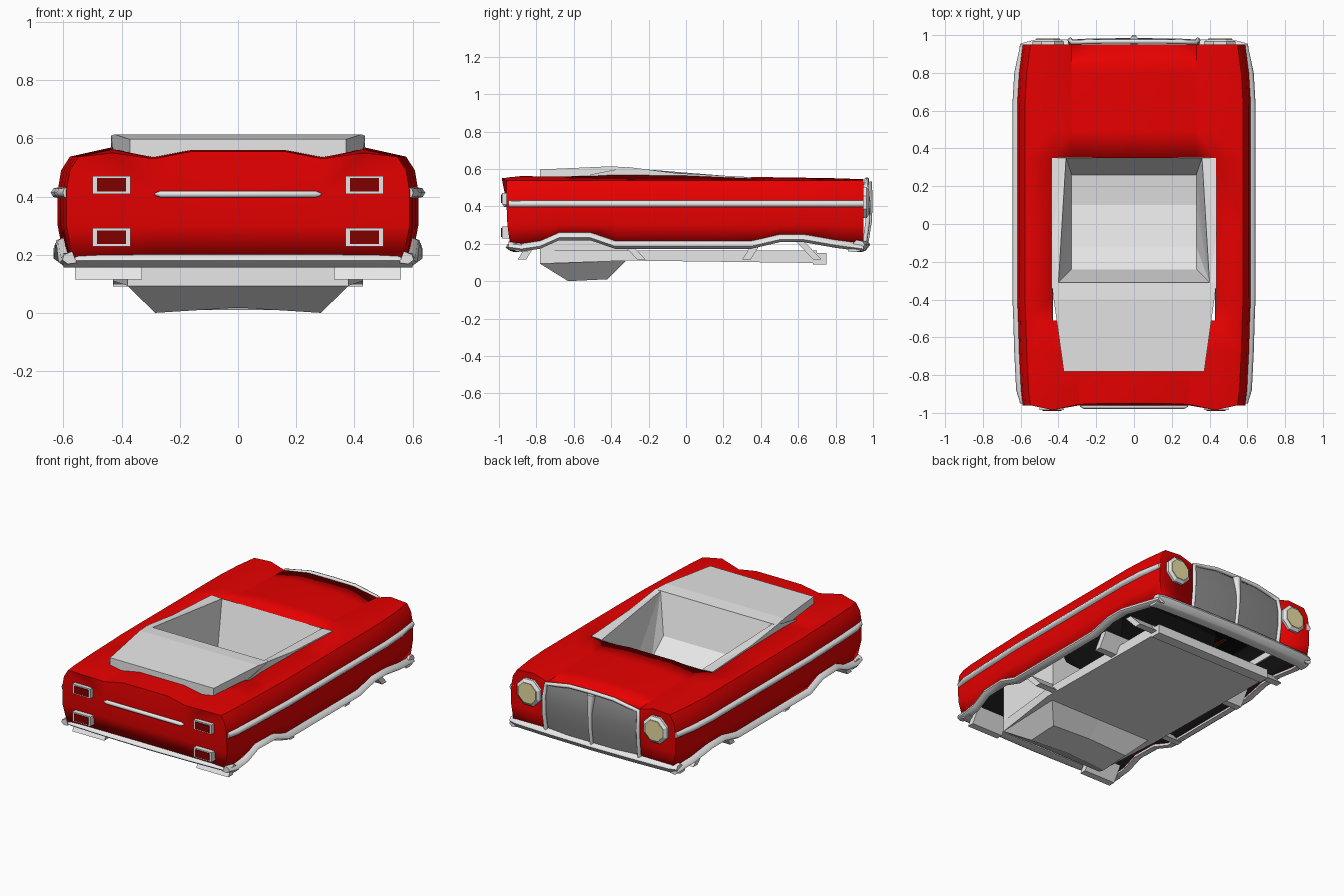
import bpy, bmesh, math

if "Cube" in bpy.data.objects:
    bpy.data.objects.remove(bpy.data.objects["Cube"])


def mat(name, r, g, b):
    m = bpy.data.materials.new(name)
    m.diffuse_color = (r, g, b, 1)
    m.use_nodes = True
    m.node_tree.nodes["Principled BSDF"].inputs["Base Color"].default_value = m.diffuse_color
    return m


RED = mat("body red", 0.8, 0.0, 0.0)
BLACK = mat("inner black", 0.005, 0.005, 0.005)
GREY = mat("light grey", 0.8, 0.8, 0.8)
CHROME = mat("chrome", 0.82, 0.82, 0.82)
GRILLE = mat("grille grey", 0.25, 0.25, 0.25)
LAMP = mat("lamp cream", 0.8, 0.72, 0.36)
TAIL = mat("tail light red", 0.22, 0.0, 0.0)


def make(name, verts, faces, *mats, mirror=False, recalc=False, smooth=None, sharp=()):
    me = bpy.data.meshes.new(name)
    me.from_pydata([tuple(v) for v in verts], [], faces)
    for m in mats:
        me.materials.append(m)
    if recalc:
        bm = bmesh.new()
        bm.from_mesh(me)
        bmesh.ops.recalc_face_normals(bm, faces=bm.faces)
        bm.to_mesh(me)
        bm.free()
    for e in me.edges:
        if e.vertices[0] in sharp and e.vertices[1] in sharp:
            e.use_edge_sharp = True
    ob = bpy.data.objects.new(name, me)
    bpy.context.collection.objects.link(ob)
    if mirror:
        md = ob.modifiers.new("Mirror", 'MIRROR')
        md.merge_threshold = 0.002
    if smooth:
        bpy.ops.object.select_all(action='DESELECT')
        ob.select_set(True)
        bpy.context.view_layer.objects.active = ob
        bpy.ops.object.shade_smooth_by_angle(angle=math.radians(smooth))
    return ob


def line_inside(ob, t):
    """Give a shell thickness, with the second material on its hidden side."""
    so = ob.modifiers.new("Solidify", 'SOLIDIFY')
    so.thickness, so.offset, so.material_offset = t, -1, 1


def loft(name, rings, m, **kw):
    """Closed rings of equal length joined into a capped solid."""
    n = len(rings[0])
    verts = [p for r in rings for p in r]
    faces = [(j*n+i, j*n+(i+1) % n, (j+1)*n+(i+1) % n, (j+1)*n+i)
             for j in range(len(rings)-1) for i in range(n)]
    faces += [tuple(range(n)), tuple(range((len(rings)-1)*n, len(rings)*n))]
    return make(name, verts, faces, m, recalc=True, **kw)


def box(name, x0, x1, y0, y1, z0, z1, m, slant=0, **kw):
    def ring(z, s):
        return [(x0, y0+s, z), (x1, y0+s, z), (x1, y1+s, z), (x0, y1+s, z)]
    return loft(name, [ring(z0, 0), ring(z1, slant)], m, **kw)


def tube(name, pts, m, r):
    """Tube through (x, y, z, radius factor) points."""
    cu = bpy.data.curves.new(name, 'CURVE')
    cu.dimensions = '3D'
    cu.bevel_depth, cu.bevel_resolution, cu.use_fill_caps = r, 1, True
    sp = cu.splines.new('POLY')
    sp.points.add(len(pts)-1)
    for p, q in zip(sp.points, pts):
        p.co = (q[0], q[1], q[2], 1)
        p.radius = q[3] if len(q) > 3 else 1
    sp.use_smooth = True
    cu.materials.append(m)
    ob = bpy.data.objects.new(name, cu)
    bpy.context.collection.objects.link(ob)
    return ob


# Body stations: y, half width, bottom z, fender top, valley z, centre z
ST = [(-.95, .59, .19, .55, .53, .555), (-.88, .60, .18, .562, .53, .56),
      (-.78, .605, .195, .56, .535, .56), (-.68, .61, .24, .56, .54, .56),
      (-.51, .615, .24, .562, .545, .56), (-.38, .62, .195, .57, .55, .56),
      (0, .62, .195, .565, .55, .56), (.35, .62, .195, .55, .543, .557),
      (.50, .62, .23, .55, .537, .555), (.63, .62, .23, .55, .531, .553),
      (.80, .61, .20, .55, .524, .55), (.95, .59, .18, .545, .515, .543)]
REAR_DY = [.01, -.005, -.01, -.01, -.01, -.035, -.005, 0, 0]
N = 9
verts, faces, crease = [], [], set()
for j, (y, w, zb, zt, zs, zc) in enumerate(ST):
    prof = [(w-.02, zb), (w, .30), (w, .42), (w-.012, .49), (w-.042, .537), (.43, zt),
            (.33 if y > 0 else .29, zs), (.16, zc), (0, zc)]
    if y > .3 or y < -.7:
        crease.add(len(verts)+6)
    for (x, z), d in zip(prof, REAR_DY):
        verts.append((x, y + (d if j == 0 else 0), z))
for j in range(len(ST)-1):
    for i in range(N-1):
        if i >= 5 and -.6 < ST[j][0] < .3:      # cockpit opening
            continue
        a, b = j*N+i, (j+1)*N+i
        faces.append((a, b, b+1, a+1))
# rear panel, and front fender ends beside the grille
k = len(verts)
for x in (.29, 0):
    verts += [(x, -.94, .19), (x, -.955, .30), (x, -.96, .42)]
faces += [(0, 1, k+1, k), (1, 2, k+2, k+1), (2, 3, k+2), (3, 4, k+2), (4, 5, k+2),
          (5, 6, k+2), (k, k+1, k+4, k+3), (k+1, k+2, k+5, k+4), (k+2, 6, 7),
          (k+2, 7, 8, k+5)]
f, k = (len(ST)-1)*N, len(verts)
verts += [(.33, .95, .18), (.33, .95, .30), (.33, .95, .42)]
faces += [(k, k+1, f+1, f), (k+1, k+2, f+2, f+1)]
faces += [(k+2, f+i+1, f+i) for i in range(2, 6)]
body = make("body_shell", verts, faces, RED, BLACK, mirror=True, smooth=42, sharp=crease)
line_inside(body, .01)

# Lower side trim following the wheel arches
rings = []
for y, w, zb, *_ in ST:
    rings.append([(w-.035, y, zb-.018), (w-.005, y, zb-.022), (w+.014, y, zb-.008),
                  (w+.008, y, zb+.01), (w-.02, y, zb+.022)])
loft("lower_side_trim", rings, CHROME, mirror=True, smooth=65)

# Deep bumpers: profile (y offset, z) carried across the car, pulled in at the corners
for name, s, yb in (("front_bumper", 1, .985), ("rear_bumper", -1, .965)):
    rings = []
    for x, d in ((-.60, .03), (-.55, .015), (-.30, .005), (0, 0), (.30, .005), (.55, .015), (.60, .03)):
        y = yb-d
        zt = .22 if s > 0 else .205
        rings.append([(x, s*(y-.045), zt), (x, s*(y-.012), zt-.006), (x, s*y, zt-.025),
                      (x, s*(y-.025), .162), (x, s*(y-.045), .156), (x, s*(y-.09), .158),
                      (x, s*(y-.09), .17)])
    loft(name, rings, CHROME, smooth=50)

# Side trim with a rounded section
rings = []
for j, s in enumerate(ST):
    y, w = s[0], s[1]
    e = .024 if 0 < j < len(ST)-1 else .012
    rings.append([(w-.02, y, .392), (w+e*.6, y, .398), (w+e, y, .413),
                  (w+e*.6, y, .428), (w-.02, y, .435)])
loft("side_trim", rings, CHROME, mirror=True, smooth=70)

# Rear lights and rear bar
for z in (.26, .44):
    box("tail_light_frame", .37, .50, -.985, -.94, z-.031, z+.031, CHROME, mirror=True)
    box("tail_light", .385, .485, -.99, -.982, z-.023, z+.023, TAIL, mirror=True)
tube("rear_bar", [(-.285, -.962, .408, .4), (-.265, -.966, .408), (.265, -.966, .408),
                  (.285, -.962, .408, .4)], CHROME, .013)


# Octagonal headlights
def octagon(r, y):
    return [(.455+r*math.cos(math.pi*(i+.5)/4), y, .42+r*math.sin(math.pi*(i+.5)/4))
            for i in range(8)]


loft("headlight_ring", [octagon(.09, .945), octagon(.09, .965), octagon(.07, .978)],
     CHROME, mirror=True)
loft("headlight", [octagon(.068, .972), octagon(.068, .981)], LAMP, mirror=True)

# Bulging grille panels, frame and centre bar
gv, gf = [], []
for z, y in ((.20, .96), (.30, .975), (.40, .982), (.48, .975)):
    gv += [(0, y, z), (.17, y, z), (.33, y-.015, z)]
gv += [(0, .96, .53), (.17, .96, .53), (.33, .95, .51)]
for r in range(4):
    for c in range(2):
        a = r*3+c
        gf.append((a, a+3, a+4, a+1))
make("grille", gv, gf, GRILLE, mirror=True, smooth=30)
edge = [(.335, .955, .20), (.338, .972, .32), (.338, .975, .42), (.33, .962, .51),
        (.25, .965, .523), (.16, .967, .54), (0, .967, .543)]
tube("grille_frame", edge + [(-p[0],)+p[1:] for p in reversed(edge[:-1])], CHROME, .013)
tube("grille_bar", [(0, .965, .20, .8), (0, .983, .32, .9), (0, .985, .42, 1.1),
                    (0, .97, .53, 2)], CHROME, .014)

# Cockpit tub: floor profile (y, z, half width) with walls up to the rim
FL = [(-.31, .605, .40), (-.24, .36, .33), (-.12, .26, .33), (.10, .22, .33),
      (.26, .24, .33), (.35, .552, .36)]
tv = [p for y, z, x in FL for p in ((0, y, z), (x, y, z))]
tf = [(2*i, 2*i+1, 2*i+3, 2*i+2) for i in range(5)]
tf += [(1, 11, 9), (1, 9, 7), (1, 7, 5), (1, 5, 3)]
k = len(tv)
tv += [(.435, .35, .556), (.437, -.05, .577), (.437, -.31, .61), (.435, -.51, .57),
       (.435, .35, .53), (.435, -.51, .53)]
tf += [(k+2, k+1, 1), (k+1, 11, 1), (k+1, k, 11), (k+3, k+5, k+4, k, k+1, k+2)]
tub = make("cockpit_tub", tv, tf, GREY, BLACK, mirror=True)
line_inside(tub, .004)

# Folded roof cover behind the seat
loft("roof_cover", [[(-w, y, .53), (w, y, .53), (w, y, z), (-w, y, z)]
                    for y, w, z in ((-.31, .437, .608), (-.40, .425, .614), (-.78, .372, .597))],
     GREY)

# Underside: floor pan, front crossmember, boot box and fuel-tank wedge
loft("floor_pan", [[(-w, y, z), (w, y, z), (w, y, .165), (-w, y, .165)]
                   for y, z, w in ((-.78, .093, .38), (-.30, .11, .43), (.70, .097, .43))], GREY)
box("front_crossmember", -.43, .43, .68, .75, .09, .15, GREY)
box("boot_box", -.38, .38, -.78, -.31, .12, .45, GREY)
loft("rear_wedge", [[(-.38, -.78, .093), (0, -.78, .093), (.38, -.78, .093),
                     (.38, -.32, .109), (0, -.32, .109), (-.38, -.32, .109)],
                    [(-.285, -.63, 0), (0, -.63, .018), (.285, -.63, 0),
                     (.285, -.42, .01), (0, -.42, .022), (-.285, -.42, .01)]], GREY)

# Slanted wheel-well plates
for y, s in ((-.90, .06), (-.26, -.09), (.30, .06), (.68, -.09)):
    box("wheel_well_plate", .33, .56, y, y+.045, .115, .21, GREY, slant=s, mirror=True)
